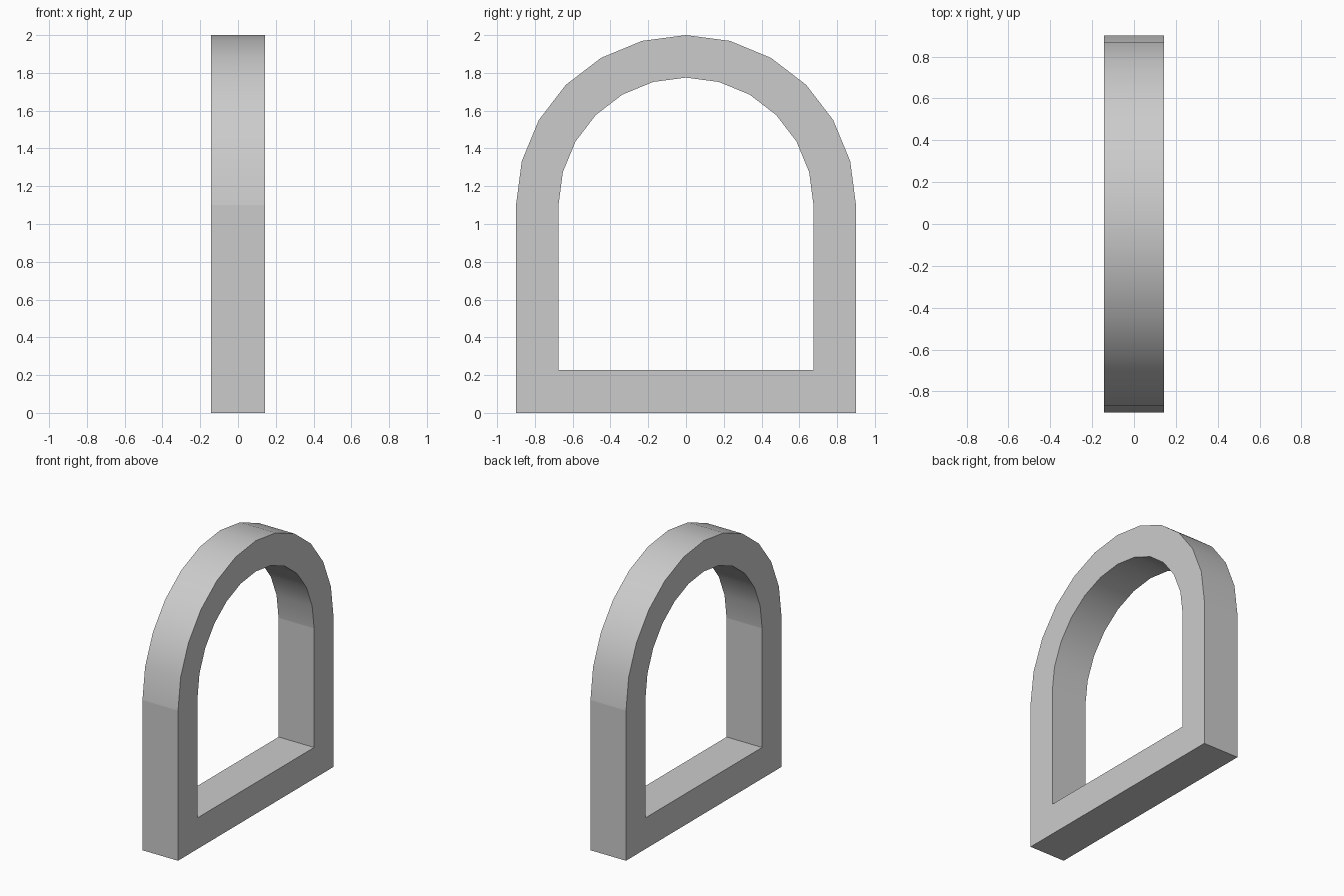
import bpy, bmesh
from math import sin, cos, pi

if "Cube" in bpy.data.objects:
    bpy.data.objects.remove(bpy.data.objects["Cube"])

HALF_DEPTH = 0.144
SPRING = 1.1      # height where the arch begins
SEGMENTS = 12     # sides of the half-round arch


def profile(radius, bottom):
    """Closed arch outline in (y, z): arch right to left, then two lower corners."""
    arch = [(radius * cos(pi * i / SEGMENTS), SPRING + radius * sin(pi * i / SEGMENTS))
            for i in range(SEGMENTS + 1)]
    return arch + [(-radius, bottom), (radius, bottom)]


bm = bmesh.new()


def ring(points, x):
    return [bm.verts.new((x, y, z)) for y, z in points]


outer, inner = profile(0.9, 0.0), profile(0.675, 0.228)

# Four outlines, in order around the frame's rectangular cross-section
rings = [ring(outer, -HALF_DEPTH), ring(outer, HALF_DEPTH),
         ring(inner, HALF_DEPTH), ring(inner, -HALF_DEPTH)]

# Skin neighbouring outlines; only the curved rims are smooth
count = len(outer)
for k in range(4):
    a, b = rings[k], rings[(k + 1) % 4]
    for i in range(count):
        j = (i + 1) % count
        face = bm.faces.new((a[i], a[j], b[j], b[i]))
        face.smooth = k in (0, 2) and i < SEGMENTS

bmesh.ops.recalc_face_normals(bm, faces=bm.faces)

# Keep the rim corners crisp
for edge in bm.edges:
    if edge.calc_face_angle(0) > 0.6:
        edge.smooth = False

mesh = bpy.data.meshes.new("arched_frame")
bm.to_mesh(mesh)
bm.free()
bpy.context.collection.objects.link(bpy.data.objects.new("arched_frame", mesh))
